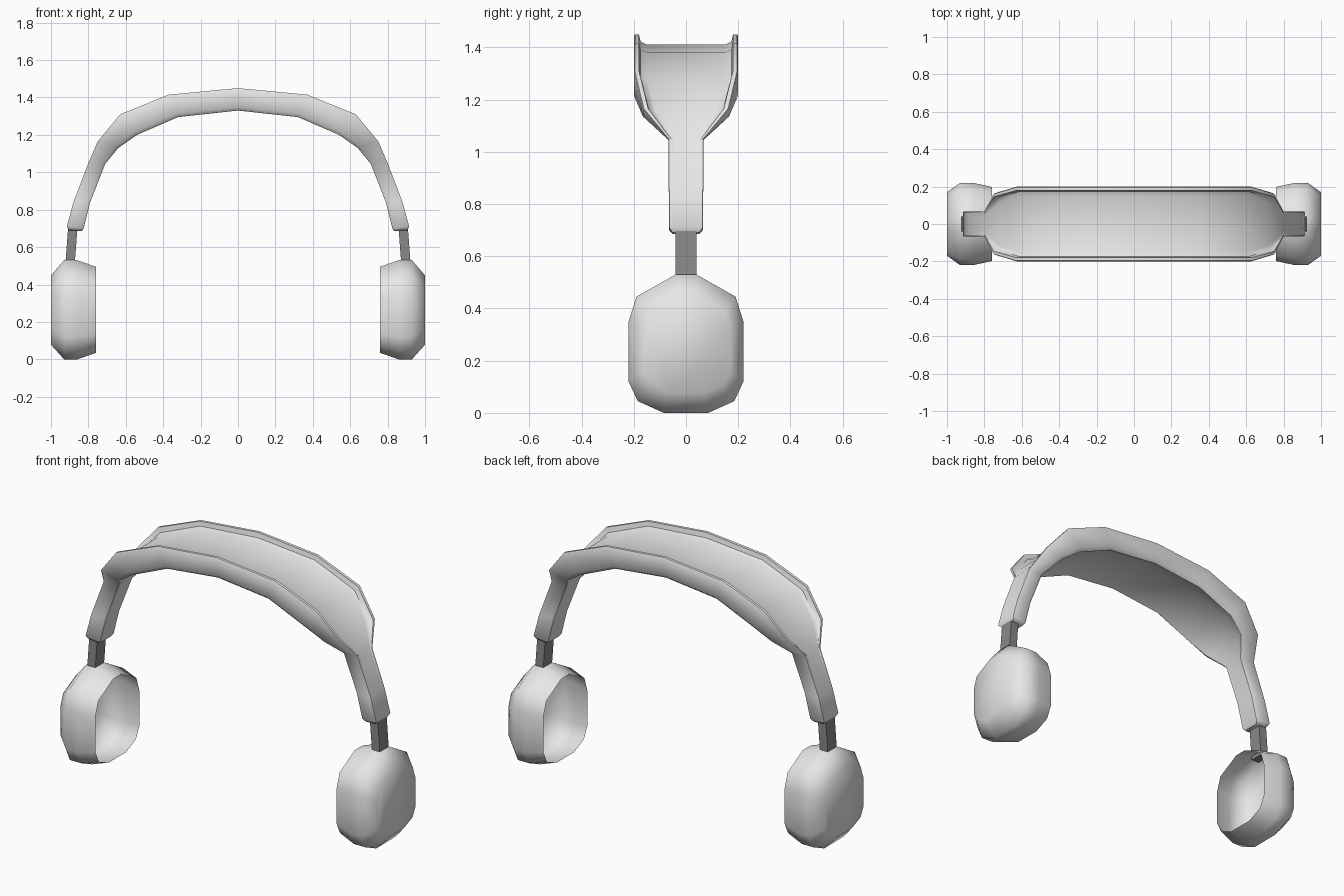
import bpy, bmesh, math

cube = bpy.data.objects.get("Cube")
if cube:
    bpy.data.objects.remove(cube, do_unlink=True)


def material(name, value):
    m = bpy.data.materials.new(name)
    m.use_nodes = True
    color = (value, value, value, 1)
    m.diffuse_color = color
    m.node_tree.nodes["Principled BSDF"].inputs["Base Color"].default_value = color
    return m


light = material("light_grey", 0.8)
dark = material("dark_grey", 0.25)


def loft(name, rings, mat, cap_start, cap_end, angle):
    """Skin closed rings of points, then mirror the part across x."""
    bm = bmesh.new()
    loops = [[bm.verts.new(p) for p in ring] for ring in rings]
    n = len(loops[0])
    for a, b in zip(loops, loops[1:]):
        for i in range(n):
            j = (i + 1) % n
            bm.faces.new((a[i], a[j], b[j], b[i]))
    if cap_start:
        bm.faces.new(loops[0][::-1])
    if cap_end:
        bm.faces.new(loops[-1])
    bmesh.ops.recalc_face_normals(bm, faces=bm.faces)
    # open shells: make sure the outermost face looks outward
    bm.faces.ensure_lookup_table()
    far = max(bm.faces, key=lambda f: f.calc_center_median().x)
    if far.normal.x < 0:
        bmesh.ops.reverse_faces(bm, faces=bm.faces)
    me = bpy.data.meshes.new(name)
    bm.to_mesh(me)
    bm.free()
    me.materials.append(mat)
    ob = bpy.data.objects.new(name, me)
    bpy.context.collection.objects.link(ob)
    mirror = ob.modifiers.new("mirror", 'MIRROR')
    mirror.use_axis[0] = True
    bpy.ops.object.select_all(action='DESELECT')
    ob.select_set(True)
    bpy.context.view_layer.objects.active = ob
    bpy.ops.object.shade_smooth_by_angle(angle=math.radians(angle))
    return ob


# Ear cups: open shells with a faceted rounded outline
half = [(0.085, 0.0), (0.185, 0.045), (0.22, 0.12), (0.22, 0.35), (0.19, 0.445), (0.04, 0.53)]
outline = half + [(-y, z) for y, z in reversed(half)]
mid = 0.26
cup_rings = [[(x, y * sy, mid + (z - mid) * sz) for y, z in outline]
             for x, sy, sz in [(0.76, 0.9, 0.87), (0.86, 1, 1), (0.93, 1, 1), (1.0, 0.77, 0.7)]]
loft("ear_cups", cup_rings, light, False, True, 60)

# Stems joining the cups to the arms
stem_rings = [[(x - 0.025, -0.04, z), (x + 0.025, -0.04, z),
               (x + 0.025, 0.04, z), (x - 0.025, 0.04, z)]
              for x, z in [(0.898, 0.51), (0.882, 0.72)]]
loft("stems", stem_rings, dark, True, True, 30)

# Headband: outer point, inner point, half width, depth of the top channel
stations = [
    ((0.0, 1.45), (0.0, 1.33), 0.2, 0.33),
    ((0.37, 1.415), (0.32, 1.295), 0.2, 0.28),
    ((0.63, 1.31), (0.54, 1.2), 0.2, 0.3),
    ((0.75, 1.165), (0.64, 1.13), 0.165, 0.28),
    ((0.80, 1.05), (0.71, 1.045), 0.068, 0.0),
    ((0.88, 0.84), (0.79, 0.84), 0.066, 0.0),
    ((0.915, 0.71), (0.825, 0.70), 0.066, 0.0),
    ((0.905, 0.69), (0.835, 0.685), 0.052, 0.0),
]


def band_ring(outer, inner, w, depth):
    rim = min(0.02, w * 0.15)
    # (y, fraction from outer to inner) for one half of the channel section
    side = [(w * 0.55, 1 - depth * 0.6), (w * 0.9, 1), (w, 0.85), (w, 0.06), (w - rim * 0.2, 0),
            (w - rim, 0), (w - rim * 1.3, depth * 0.7), (w - rim * 2.5, depth)]
    section = side + [(-y, t) for y, t in reversed(side)]
    return [(outer[0] + (inner[0] - outer[0]) * t, y,
             outer[1] + (inner[1] - outer[1]) * t) for y, t in section]


loft("headband", [band_ring(*s) for s in stations], light, False, True, 50)
